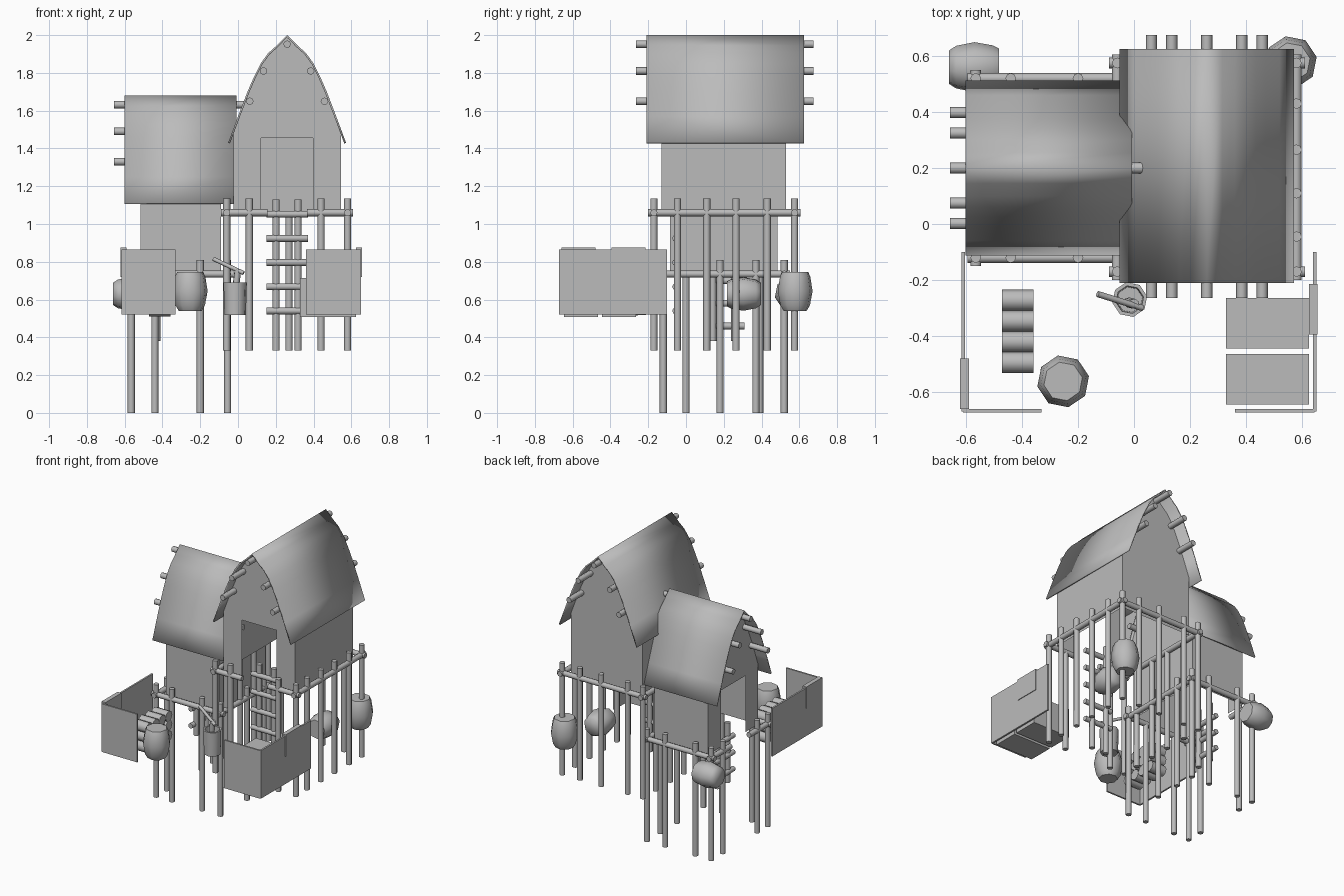
import bpy, bmesh, math
from mathutils import Vector, Matrix

old = bpy.data.objects.get("Cube")
if old:
    bpy.data.objects.remove(old)

grey = bpy.data.materials.new("plain grey")
grey.use_nodes = True
COLOUR = (0.5, 0.5, 0.5, 1)
grey.diffuse_color = COLOUR
grey.node_tree.nodes["Principled BSDF"].inputs["Base Color"].default_value = COLOUR


def finish(bm, name, angle=40, fix=True):
    if fix:
        bmesh.ops.recalc_face_normals(bm, faces=bm.faces)
    me = bpy.data.meshes.new(name)
    bm.to_mesh(me)
    bm.free()
    me.materials.append(grey)
    ob = bpy.data.objects.new(name, me)
    bpy.context.collection.objects.link(ob)
    bpy.ops.object.select_all(action='DESELECT')
    ob.select_set(True)
    bpy.context.view_layer.objects.active = ob
    bpy.ops.object.shade_smooth_by_angle(angle=math.radians(angle))
    return ob


def pole(name, a, b, r=0.019, sides=8):
    a, b = Vector(a), Vector(b)
    d = b - a
    m = Matrix.Translation((a + b) / 2) @ d.to_track_quat('Z', 'Y').to_matrix().to_4x4()
    bm = bmesh.new()
    bmesh.ops.create_cone(bm, cap_ends=True, segments=sides, radius1=r, radius2=r,
                          depth=d.length, matrix=m)
    return finish(bm, name, 50)


def box(name, lo, hi):
    lo, hi = Vector(lo), Vector(hi)
    bm = bmesh.new()
    bmesh.ops.create_cube(bm, size=1, matrix=Matrix.Translation((lo + hi) / 2)
                          @ Matrix.Diagonal((*(hi - lo), 1)))
    return finish(bm, name)


def barrel(name, centre, profile, axis='Z'):
    # profile: (radius, height) rings, closed with caps
    turn = {'Z': Matrix(), 'X': Matrix.Rotation(math.pi / 2, 4, 'Y'),
            'Y': Matrix.Rotation(math.pi / 2, 4, 'X')}[axis]
    m = Matrix.Translation(centre) @ turn
    bm = bmesh.new()
    rings = [[bm.verts.new(m @ Vector((r * math.cos(i * math.pi / 4 + 0.2),
                                       r * math.sin(i * math.pi / 4 + 0.2), z)))
              for i in range(8)] for r, z in profile]
    for low, high in zip(rings, rings[1:]):
        for i in range(8):
            j = (i + 1) % 8
            bm.faces.new((low[i], low[j], high[j], high[i]))
    bm.faces.new(rings[0])
    bm.faces.new(rings[-1])
    return finish(bm, name, 60)


# Half profile of the pointed roof: offset from ridge, drop below ridge
HALF = [(0, 0), (0.055, 0.055), (0.1, 0.095), (0.14, 0.15), (0.175, 0.22),
        (0.21, 0.3), (0.26, 0.43), (0.312, 0.57)]
LOGS = [(0, 0.048), (0.125, 0.19), (0.198, 0.35)]


def both(half):
    return [(-u, d) for u, d in reversed(half) if u] + half


def house(name, place, ridge, floor, start, end, wall_start, wall_end):
    """place(u, v, z): u across the ridge, v along it from the door end"""
    bm = bmesh.new()
    rows = [[bm.verts.new(place(u, v, ridge - d)) for v in (start, end)] for u, d in both(HALF)]
    for p, q in zip(rows, rows[1:]):
        bm.faces.new((p[0], p[1], q[1], q[0]))
    bmesh.ops.recalc_face_normals(bm, faces=bm.faces)
    if sum(f.normal.z for f in bm.faces) < 0:
        bmesh.ops.reverse_faces(bm, faces=bm.faces)
    roof = finish(bm, name + "_roof", 35, fix=False)
    solid = roof.modifiers.new("thickness", 'SOLIDIFY')
    solid.thickness = 0.01

    # Walls: gables under the roof curve, doorway in the first gable
    w, door = 0.284, 0.137
    top = [(u, ridge - d - 0.012) for u, d in both(HALF) if abs(u) < w]
    eave = ridge - 0.51
    arch = [(-w, eave)] + top + [(w, eave)]
    bm = bmesh.new()

    def face(points):
        bm.faces.new([bm.verts.new(place(*p)) for p in points])
    lintel = floor + 0.405
    notch = [(w, floor), (door, floor), (door, lintel), (-door, lintel), (-door, floor), (-w, floor)]
    face([(u, wall_start, z) for u, z in arch + notch])
    face([(u, wall_end, z) for u, z in arch + [(w, floor), (-w, floor)]])
    for s in (-w, w):
        face([(s, wall_start, floor), (s, wall_end, floor), (s, wall_end, eave), (s, wall_start, eave)])
    bmesh.ops.remove_doubles(bm, verts=bm.verts, dist=0.0005)
    finish(bm, name + "_walls", 30)

    # Logs that carry the roof
    for u, d in both(LOGS):
        pole(name + "_roof_log", place(u, start - 0.055, ridge - d), place(u, end + 0.05, ridge - d), 0.02)


def platform(name, place, z, near, far, door_posts, side_posts, back_posts, low):
    w, reach, gap = 0.32, 0.03, 0.105
    # Railing logs, open at the ladder
    for s in (-1, 1):
        pole(name + "_door_rail", place(s * gap, near, z), place(s * (w + reach), near, z))
        pole(name + "_side_rail", place(s * w, near - reach, z), place(s * w, far + reach, z))
    pole(name + "_back_rail", place(-w - reach, far, z), place(w + reach, far, z))
    # Upright posts
    spots = [(u, near) for u in door_posts] + [(u, far) for u in back_posts]
    spots += [(s * w, v) for s in (-1, 1) for v in side_posts]
    for u, v in spots:
        pole(name + "_post", place(u, v, low), place(u, v, z + 0.075))


def ladder(name, place, v, low, high, rungs):
    for s in (-0.058, 0.058):
        pole(name + "_upright", place(s, v, low), place(s, v, high))
    for z in rungs:
        pole(name + "_rung", place(-0.11, v - 0.01, z), place(0.11, v - 0.01, z), 0.018)


def main_place(u, v, z):
    return (0.26 + u, v, z)


def small_place(u, v, z):
    return (v, 0.2 + u, z)


# Tall house
house("main", main_place, 2.0, 1.05, -0.21, 0.625, -0.13, 0.53)
platform("main", main_place, 1.06, -0.17, 0.575, (-0.32, -0.2, 0.18, 0.32),
         (-0.045, 0.11, 0.265, 0.43), (-0.32, -0.2, 0.01, 0.18, 0.32), 0.33)
ladder("main_ladder", main_place, -0.045, 0.33, 1.13, [0.54 + 0.128 * i for i in range(5)])

# Low house
house("small", small_place, 1.68, 0.73, -0.602, -0.008, -0.515, -0.09)
platform("small", small_place, 0.735, -0.565, -0.055, (-0.32, -0.2, 0.19, 0.32),
         (-0.44, -0.2), (-0.32, -0.02, 0.17, 0.32), 0)
ladder("small_ladder", small_place, -0.43, 0.38, 0.81, (0.46, 0.58, 0.70))

# Corner screens with a raised pad on the outer side
for s, x, pad_y, inner in ((-1, 0.61, -0.66, 0.33), (1, 0.645, -0.395, 0.36)):
    xs = sorted((s * (x - 0.006), s * (x + 0.006)))
    box("screen_side", (xs[0], -0.67, 0.52), (xs[1], -0.1, 0.865))
    xs = sorted((s * inner, s * x))
    box("screen_front", (xs[0], -0.673, 0.52), (xs[1], -0.661, 0.865))
    xs = sorted((s * (x - 0.02), s * (x + 0.011)))
    box("screen_pad", (xs[0], pad_y, 0.72), (xs[1], pad_y + 0.18, 0.875))

# Crates behind the right-hand screen
box("crate_front", (0.328, -0.645, 0.507), (0.625, -0.465, 0.715))
box("crate_back", (0.328, -0.445, 0.507), (0.625, -0.265, 0.715))

# Row of rolls behind the other screen
for i in range(4):
    y = -0.272 - i * 0.074
    for z in (0.548, 0.622, 0.69):
        pole("roll", (-0.472, y, z), (-0.358, y, z), 0.038)

# Barrels
CASK = [(0.062, -0.105), (0.08, -0.075), (0.094, 0), (0.082, 0.075), (0.07, 0.102)]
barrel("barrel_front", (-0.253, -0.562, 0.645), CASK)
barrel("barrel_back", (0.56, 0.578, 0.645), CASK)
barrel("barrel_lying_back", (-0.57, 0.56, 0.63), [(r * 0.97, z * 0.87) for r, z in CASK], 'X')
barrel("barrel_lying_under", (0.47, 0.305, 0.63), [(r * 0.97, z * 0.87) for r, z in CASK], 'Y')

# Bucket with a tilted dipper
barrel("bucket", (-0.015, -0.27, 0.605), [(0.058, -0.088), (0.063, 0.085), (0.05, 0.085), (0.046, -0.06)])
pole("dipper_handle", (-0.13, -0.25, 0.815), (0.03, -0.3, 0.74), 0.011)
pole("dipper_stem", (-0.02, -0.28, 0.6), (0.0, -0.285, 0.76), 0.018)
